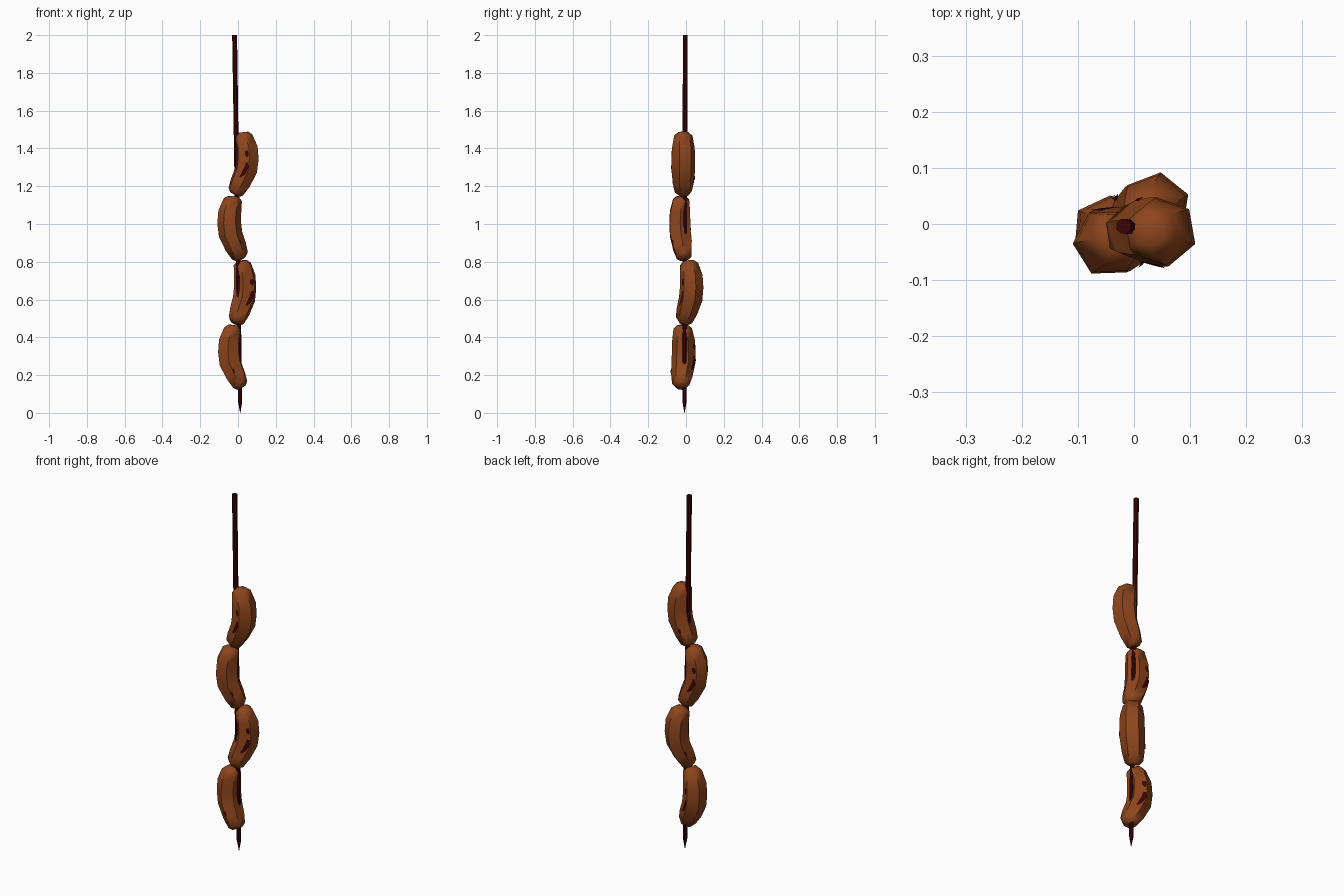
import bpy, bmesh, math
from mathutils import Vector, Matrix

if "Cube" in bpy.data.objects:
    bpy.data.objects.remove(bpy.data.objects["Cube"])


def material(name, rgb):
    m = bpy.data.materials.new(name)
    m.diffuse_color = (*rgb, 1)
    m.use_nodes = True
    m.node_tree.nodes["Principled BSDF"].inputs["Base Color"].default_value = m.diffuse_color
    return m


BROWN = material("sausage brown", (0.27, 0.060, 0.012))
DARK = material("dark red brown", (0.048, 0.001, 0.0015))


def finish(bm, name, mat, smooth_angle):
    me = bpy.data.meshes.new(name)
    bm.to_mesh(me)
    bm.free()
    me.materials.append(mat)
    ob = bpy.data.objects.new(name, me)
    bpy.context.collection.objects.link(ob)
    if smooth_angle:
        bpy.ops.object.select_all(action='DESELECT')
        ob.select_set(True)
        bpy.context.view_layer.objects.active = ob
        bpy.ops.object.shade_smooth_by_angle(angle=math.radians(smooth_angle))
    return ob


def loft(bm, rings):
    loops = [[bm.verts.new(p) for p in r] for r in rings]
    n = len(loops[0])
    for a, b in zip(loops, loops[1:]):
        for k in range(n):
            j = (k + 1) % n
            bm.faces.new((a[k], a[j], b[j], b[k]))
    bm.faces.new(loops[0][::-1])
    bm.faces.new(loops[-1])


# Skewer: thin, slightly leaning stick with a pointed tip
def stick_ring(z, r):
    c = Vector((0.012 - 0.015 * z, -0.008 + 0.002 * z, z))
    return [c + Vector((r * math.cos(a), r * math.sin(a), 0))
            for a in (math.radians(22.5 + 45 * k) for k in range(8))]


bm = bmesh.new()
loft(bm, [stick_ring(0, 0.001), stick_ring(0.06, 0.012), stick_ring(2, 0.014)])
finish(bm, "skewer", DARK, 35)

# Bent sausage: (bend offset, height, radius, tilt of ring)
PATH = [(-0.018, 0.012, 0.027, 0.50), (-0.012, 0.028, 0.046, 0.50),
        (0.012, 0.075, 0.057, 0.42), (0.042, 0.14, 0.063, 0.22),
        (0.050, 0.20, 0.063, 0.02), (0.047, 0.26, 0.061, -0.15),
        (0.030, 0.325, 0.049, -0.15), (0.027, 0.343, 0.028, -0.12)]
# Char marks: (flat side, rows of (position along path, side from, side to))
MARKS = [(0, [(4.2, 0.75, 0.85), (4.4, 0.62, 0.95), (4.75, 0.62, 0.9)]),
         (0, [(2.4, 0.5, 0.68), (2.7, 0.55, 0.88), (3.0, 0.55, 0.92),
              (3.3, 0.65, 1.0), (3.7, 0.7, 0.9)]),
         (4, [(2.15, 0.0, 0.12), (2.5, 0.0, 0.18)])]


def sausage_rings(grow=0.0):
    rings = []
    for u, z, r, tilt in PATH:
        rot = Matrix.Rotation(tilt, 3, 'Y')
        rings.append([Vector((u, 0, z)) + rot @ Vector(
            ((r + grow) * math.cos(a), (r + grow) * math.sin(a), 0))
            for a in (math.radians(-140 + 60 * k) for k in range(6))])
    return rings


def surface_point(rings, side, t, s):
    i = int(t)
    lo = rings[i][side].lerp(rings[i][side + 1], s)
    hi = rings[i + 1][side].lerp(rings[i + 1][side + 1], s)
    return lo.lerp(hi, t - i)


# Four sausages: (base height, y centre, turn)
for n, (z, y, turn) in enumerate([(0.122, -0.025, 165), (0.463, -0.003, 41),
                                  (0.803, -0.014, 202), (1.143, -0.014, 0)], 1):
    place = Matrix.Translation((0, y, z)) @ Matrix.Rotation(math.radians(turn), 4, 'Z')
    bm = bmesh.new()
    loft(bm, sausage_rings())
    bm.transform(place)
    finish(bm, f"sausage_{n}", BROWN, 58)

    bm = bmesh.new()
    outer = sausage_rings(0.003)
    for side, rows in MARKS:
        pairs = [[bm.verts.new(surface_point(outer, side, t, s)) for s in (a, b)]
                 for t, a, b in rows]
        for p, q in zip(pairs, pairs[1:]):
            bm.faces.new((p[0], p[1], q[1], q[0]))
    bm.transform(place)
    finish(bm, f"char_marks_{n}", DARK, 0)
